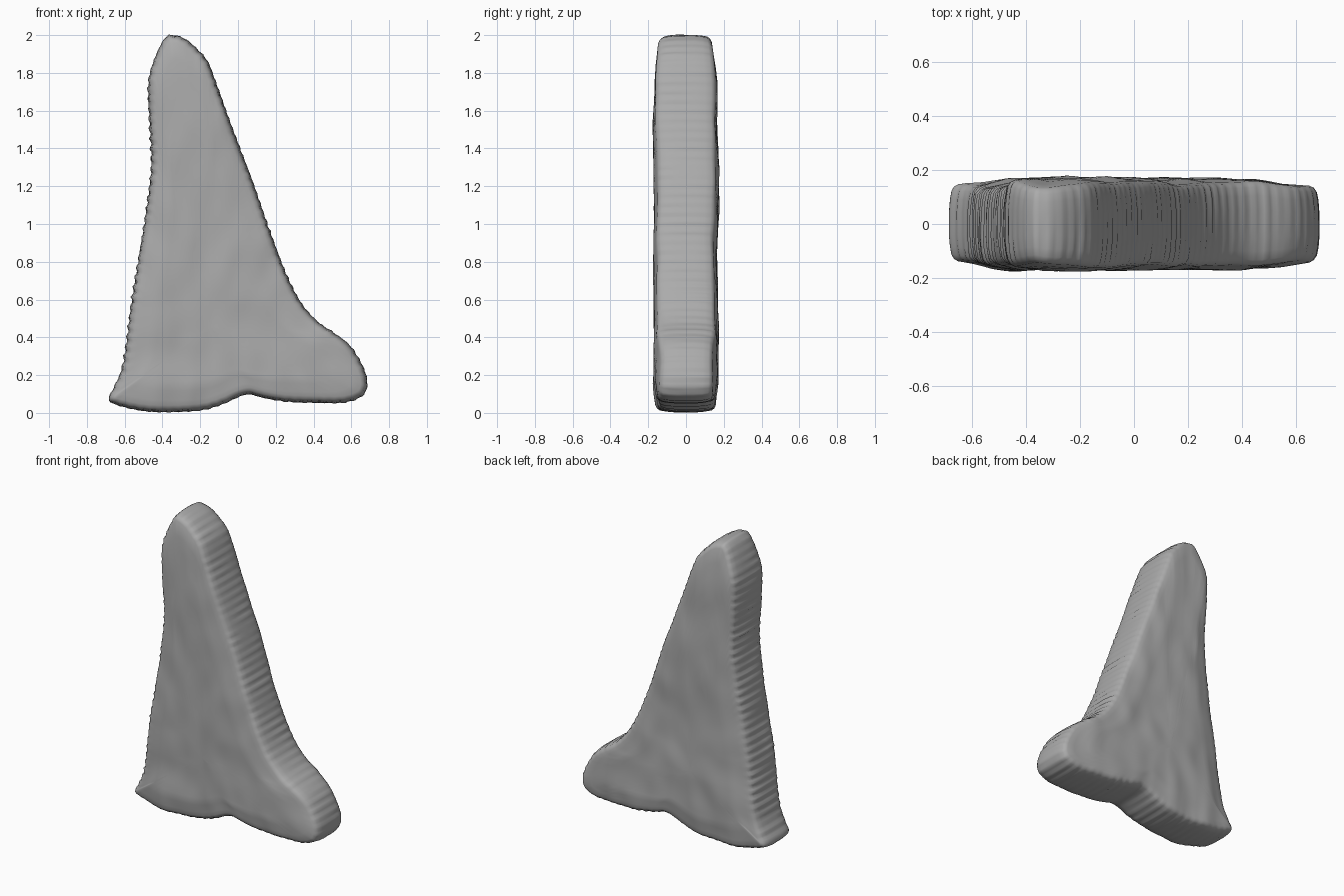
import bpy, bmesh, math
from mathutils import Vector, noise

if "Cube" in bpy.data.objects:
    bpy.data.objects.remove(bpy.data.objects["Cube"])

# Front outline (x, z), clockwise from the tip
OUTLINE = [(-.35, 2.0), (-.28, 1.98), (-.21, 1.92), (-.16, 1.86), (-.12, 1.76), (-.07, 1.62),
           (0, 1.43), (.08, 1.22), (.16, .99), (.25, .75), (.33, .59), (.42, .485),
           (.5, .43), (.59, .36), (.65, .27), (.683, .18), (.675, .11), (.63, .073),
           (.55, .053), (.42, .053), (.27, .058), (.14, .078), (.06, .098), (0, .083),
           (-.08, .046), (-.2, .013), (-.4, .004), (-.55, .018), (-.68, .062), (-.66, .13),
           (-.62, .22), (-.595, .35), (-.57, .55), (-.53, .8), (-.49, 1.05), (-.46, 1.3),
           (-.47, 1.55), (-.475, 1.75), (-.44, 1.88), (-.39, 1.98)]
N = 400
CENTRE = Vector((-.15, .45))


def catmull(p0, p1, p2, p3, t):
    return .5 * (2 * p1 + (p2 - p0) * t + (2 * p0 - 5 * p1 + 4 * p2 - p3) * t * t
                 + (3 * p1 - p0 - 3 * p2 + p3) * t ** 3)


def resample(pts, n):
    """Smooth closed curve through pts, evenly spaced by length."""
    k = len(pts)
    fine = [catmull(pts[i - 1], pts[i], pts[(i + 1) % k], pts[(i + 2) % k], j / 20)
            for i in range(k) for j in range(20)]
    fine.append(fine[0])
    dist = [0]
    for a, b in zip(fine, fine[1:]):
        dist.append(dist[-1] + (b - a).length)
    out, j = [], 0
    for i in range(n):
        d = dist[-1] * i / n
        while dist[j + 1] < d:
            j += 1
        out.append(fine[j].lerp(fine[j + 1], (d - dist[j]) / (dist[j + 1] - dist[j])))
    return out, dist[-1]


curve, length = resample([Vector(p) for p in OUTLINE], N)
normals = []
for i in range(N):
    t = (curve[(i + 6) % N] - curve[i - 6]).normalized()
    normals.append(Vector((t.y, -t.x)))       # inward for a clockwise outline


def serration(i, y):
    """Uneven ripples along the rim, strongest on the left cutting edge."""
    p = curve[i]
    left = p.x < -.4 and .2 < p.y < 1.8
    wave = math.sin(2 * math.pi * round(length / .053) * i / N)
    vary = .5 + .9 * noise.noise(Vector((p.x * 9, y * 7, p.y * 9)))
    return (.008 if left else .004) * wave * vary


def bump(x, z, side):
    return .016 * noise.noise(Vector((x * 2.6, side * 5, z * 2.0))) \
        + .009 * noise.noise(Vector((x * 8, side * 3, z * 5)))


bm = bmesh.new()


def ring(inset, scale, y):
    verts = []
    for i in range(N):
        fade = 1 if inset < .02 else .35
        p = curve[i] + normals[i] * (inset + serration(i, y) * fade * (scale == 1))
        p = CENTRE.lerp(p, scale)
        side = 1 if y > 0 else -1
        # the tip and the far ends of the root are a little thinner
        thin = .02 * max(0, (p.y - 1.75) / .25, (abs(p.x) - .45) / .23)
        b = (bump(p.x, p.y, side) - thin) * min(1, abs(y) / .12)
        verts.append(bm.verts.new((p.x, y + side * b, p.y)))
    return verts


# Cross-section: rim wall, rounded shoulder, then gently domed face
half = [(0, 1, .05), (.004, 1, .10), (.010, 1, .132), (.02, 1, .147), (.036, 1, .154)]
half += [(.036, s / 16, .154 + .014 * min(1, (16 - s) / 4)) for s in range(15, 0, -1)]
section = [(a, s, -y) for a, s, y in reversed(half)] + [(0, 1, .0001)] + half
rings = [ring(*row) for row in section]
for a, b in zip(rings, rings[1:]):
    for i in range(N):
        j = (i + 1) % N
        bm.faces.new((a[i], a[j], b[j], b[i]))

# Close the front and back centres
for r, side in ((rings[0], -1), (rings[-1], 1)):
    c = bm.verts.new((CENTRE.x, side * (.168 + bump(CENTRE.x, CENTRE.y, side)), CENTRE.y))
    for i in range(N):
        bm.faces.new((r[i], r[(i + 1) % N], c))

bmesh.ops.recalc_face_normals(bm, faces=bm.faces)
for f in bm.faces:
    f.smooth = True
mesh = bpy.data.meshes.new("tooth")
bm.to_mesh(mesh)
bm.free()

# Dark grey enamel
mat = bpy.data.materials.new("dark_grey")
mat.diffuse_color = (.41, .41, .41, 1)
mat.use_nodes = True
mat.node_tree.nodes["Principled BSDF"].inputs["Base Color"].default_value = mat.diffuse_color
mesh.materials.append(mat)
tooth = bpy.data.objects.new("tooth", mesh)
bpy.context.collection.objects.link(tooth)
